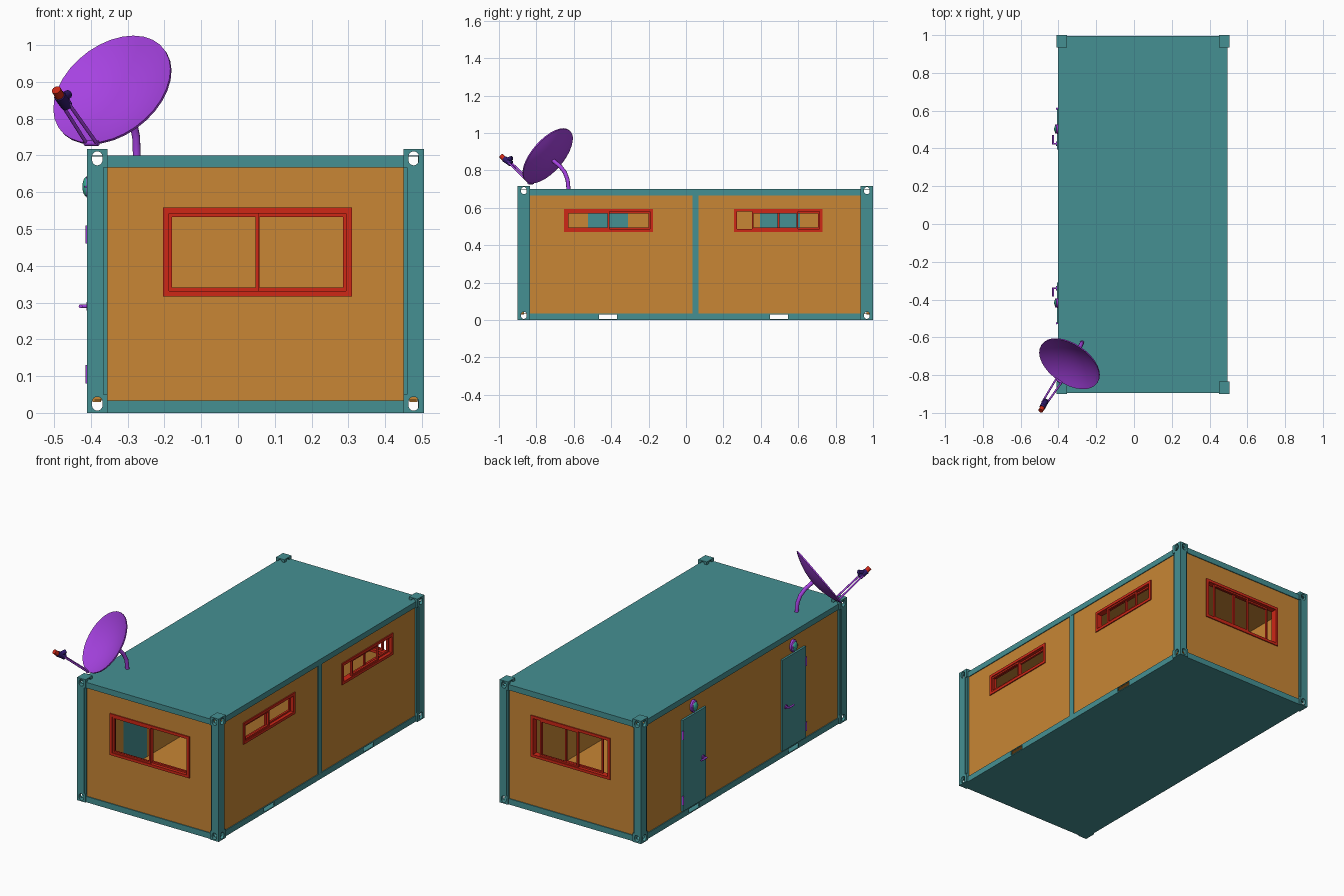
import bpy, bmesh
from math import pi, sin, cos
from mathutils import Matrix, Vector

if "Cube" in bpy.data.objects:
    bpy.data.objects.remove(bpy.data.objects["Cube"])


def material(name, rgb):
    m = bpy.data.materials.new(name)
    m.diffuse_color = (*rgb, 1)
    m.use_nodes = True
    m.node_tree.nodes["Principled BSDF"].inputs["Base Color"].default_value = m.diffuse_color
    return m


TEAL = material("teal", (0.06, 0.28, 0.29))
ORANGE = material("orange", (0.58, 0.24, 0.035))
RED = material("red", (0.62, 0.02, 0.008))
PURPLE = material("purple", (0.38, 0.055, 0.75))
NAVY = material("navy", (0.03, 0.01, 0.15))
GREEN = material("green", (0.04, 0.4, 0.3))


def finish(bm, name, mat, matrix=Matrix(), smooth=False):
    bm.transform(matrix)
    bmesh.ops.recalc_face_normals(bm, faces=bm.faces)
    me = bpy.data.meshes.new(name)
    bm.to_mesh(me)
    bm.free()
    ob = bpy.data.objects.new(name, me)
    bpy.context.collection.objects.link(ob)
    me.materials.append(mat)
    if smooth:
        bpy.ops.object.select_all(action='DESELECT')
        ob.select_set(True)
        bpy.context.view_layer.objects.active = ob
        bpy.ops.object.shade_smooth_by_angle(angle=0.7)
    return ob


def boxes(name, mat, items, matrix=Matrix()):
    """One object from boxes given as (x0, x1, y0, y1, z0, z1)."""
    bm = bmesh.new()
    for a, b, c, d, e, f in items:
        m = Matrix.Translation(((a + b) / 2, (c + d) / 2, (e + f) / 2)) @ Matrix.Diagonal((b - a, d - c, f - e, 1))
        bmesh.ops.create_cube(bm, size=1, matrix=m)
    return finish(bm, name, mat, matrix)


def lathe(name, mat, profile, matrix, steps=32):
    bm = bmesh.new()
    vs = [bm.verts.new((r, 0, h)) for r, h in profile]
    es = [bm.edges.new(p) for p in zip(vs, vs[1:])]
    bmesh.ops.spin(bm, geom=vs + es, axis=(0, 0, 1), cent=(0, 0, 0), steps=steps, angle=2 * pi)
    bmesh.ops.remove_doubles(bm, verts=bm.verts, dist=1e-5)
    return finish(bm, name, mat, matrix, True)


def aim(origin, direction):
    return Matrix.Translation(origin) @ Vector(direction).to_track_quat('Z', 'Y').to_matrix().to_4x4()


def rod(name, mat, p, q, r, sides=16):
    p, q = Vector(p), Vector(q)
    h = (q - p).length
    return lathe(name, mat, [(0, 0), (r, 0), (r, h), (0, h)], aim(p, q - p), sides)


def cut(ob, cutter):
    mod = ob.modifiers.new("cut", 'BOOLEAN')
    mod.operation, mod.solver, mod.object = 'DIFFERENCE', 'EXACT', cutter
    bpy.context.view_layer.objects.active = ob
    bpy.ops.object.modifier_apply(modifier=mod.name)
    bpy.data.objects.remove(cutter)


X0, X1, Y0, Y1, H = -0.41, 0.505, -0.9, 1.0, 0.717
CX, CY = 0.055, 0.066
# wall frames: local (along, outward, up) -> world
FRONT = Matrix(((1, 0, 0, 0), (0, -1, 0, Y0 + .013), (0, 0, 1, 0), (0, 0, 0, 1)))
BACK = Matrix(((1, 0, 0, 0), (0, 1, 0, Y1 - .013), (0, 0, 1, 0), (0, 0, 0, 1)))
RIGHT = Matrix(((0, 1, 0, X1 - .017), (1, 0, 0, 0), (0, 0, 1, 0), (0, 0, 0, 1)))
LEFT = Matrix(((0, -1, 0, X0 + .015), (1, 0, 0, 0), (0, 0, 1, 0), (0, 0, 0, 1)))


# corner castings with slotted holes
def slot(axis, w, h):
    bm = bmesh.new()
    n, s = 20, (h - w) / 2
    ring = []
    for i in range(n):
        a = 2 * pi * (i + .5) / n
        ring.append(bm.verts.new((w / 2 * cos(a), w / 2 * sin(a) + (s if sin(a) > 0 else -s), -.1)))
    f = bm.faces.new(ring)
    g = bmesh.ops.extrude_face_region(bm, geom=[f])
    bmesh.ops.translate(bm, vec=(0, 0, .2), verts=[v for v in g['geom'] if isinstance(v, bmesh.types.BMVert)])
    rot = Matrix.Rotation(pi / 2, 4, 'X')
    if axis == 'X':
        rot = Matrix.Rotation(pi / 2, 4, 'Z') @ rot
    return finish(bm, "slot_cutter", TEAL, rot)


casting = boxes("corner_casting", TEAL, [(-CX / 2, CX / 2, -CY / 2, CY / 2, -.025, .025)])
cut(casting, slot('Y', .028, .038))
cut(casting, slot('X', .03, .038))
for x in (X0 + CX / 2, X1 - CX / 2):
    for y in (Y0 + CY / 2, Y1 - CY / 2):
        for z in (.025, H - .025):
            c = casting.copy()
            c.location = (x, y, z)
            bpy.context.collection.objects.link(c)
        # stepped corner post
        sx, sy = (1 if x < 0 else -1), (1 if y < 0 else -1)
        ox, oy = x - sx * CX / 2, y - sy * CY / 2

        def span(o, s, a, b):
            return tuple(sorted((o + s * a, o + s * b)))
        boxes("corner_post", TEAL, [
            (*span(ox, sx, 0, .045), *span(oy, sy, 0, .052), .05, H - .05),
            (*span(ox, sx, .007, CX), *span(oy, sy, .007, CY), .05, H - .05)])
bpy.data.objects.remove(casting)

# roof, underside and interior floor and ceiling
inner = (X0 + .02, X1 - .02, Y0 + .02, Y1 - .02)
outer = (X0 + .008, X1 - .011, Y0 + .011, Y1 - .009)
boxes("roof", TEAL, [(*outer, .697, .70)])
boxes("base_plate", TEAL, [(*outer, 0, .004)])
boxes("floor", ORANGE, [(*inner, .033, .036)])
boxes("ceiling", ORANGE, [(*inner, .664, .667)])
boxes("partition", ORANGE, [(X0 + .02, X1 - .02, .035, .068, .035, .665)])

# beams around top and bottom, with fork pockets in the long sides
for name, m, u0, u1 in (("front", FRONT, X0, X1), ("back", BACK, X0, X1),
                        ("right", RIGHT, Y0, Y1), ("left", LEFT, Y0, Y1)):
    a, b = u0 + .05, u1 - .05
    boxes(name + "_top_beam", TEAL, [(a, b, .002, .007, .667, .70)], m)
    low = boxes(name + "_bottom_beam", TEAL, [(a, b, .002, .007, 0, .034)], m)
    if name in ("right", "left"):
        cut(low, boxes("pocket_cutter", TEAL, [(y, y + .095, -.05, .05, .006, .03) for y in (-.465, .45)], m))
boxes("middle_post", TEAL, [(.035, .068, -.01, .006, .034, .667)], RIGHT)


# wall panels with openings
def wall(name, m, u0, u1, holes):
    w = boxes(name, ORANGE, [(u0 + .05, u1 - .05, -.022, 0, .03, .67)], m)
    cut(w, boxes("opening_cutter", ORANGE, [(a, b, -.1, .1, c, d) for a, b, c, d in holes], m))


def ring(a, b, c, d, t, n, f):
    """Four bars of a rectangular frame, width t, depth n to f."""
    return [(a, a + t, n, f, c, d), (b - t, b, n, f, c, d),
            (a + t, b - t, n, f, c, c + t), (a + t, b - t, n, f, d - t, d)]


def window(name, m, a, b, c, d, sashes, t=.016):
    boxes(name + "_frame", RED, ring(a, b, c, d, t, -.03, .006), m)
    for i, (p, q) in enumerate(sashes):
        n = -.011 - .014 * i
        boxes(name + "_sash", RED, ring(p, q, c + t, d - t, .009, n, n + .012), m)


def inset(w, t=.008):
    return (w[0] + t, w[1] - t, w[2] + t, w[3] - t)


end_win = (-.204, .31, .316, .558)
side_a, side_b = (-.652, -.176, .47, .595), (.257, .73, .47, .595)
doors = ((-.525, -.31), (.395, .61))
DZ = (.04, .572)
wall("front_wall", FRONT, X0, X1, [inset(end_win)])
wall("back_wall", BACK, X0, X1, [inset(end_win)])
wall("right_wall", RIGHT, Y0, Y1, [inset(side_a), inset(side_b)])
wall("left_wall", LEFT, Y0, Y1, [(a + .002, b - .002, DZ[0] + .002, DZ[1] - .002) for a, b in doors])
window("front_window", FRONT, *end_win, [(-.188, .057), (.049, .294)])
window("back_window", BACK, *end_win, [(.005, .25), (-.145, .10)])
window("side_window_a", RIGHT, *side_a, [(-.636, -.41), (-.42, -.192)])
window("side_window_b", RIGHT, *side_b, [(.353, .60), (.49, .714)])

# doors with hinges, lever handles and lamps (s = direction from handle to hinge)
for (a, b), s in zip(doors, (-1, 1)):
    boxes("door", TEAL, [(a, b, -.024, .012, *DZ)], LEFT)
    hinge, grip = (b, a + .03) if s > 0 else (a, b - .03)
    for z in (.08, .46):
        rod("hinge", PURPLE, (X0 + .002, hinge, z), (X0 + .002, hinge, z + .05), .006)
    xo = X0 - .018
    rod("handle_plate", PURPLE, (X0 + .004, grip, .29), (X0 - .002, grip, .29), .012)
    rod("handle_stem", PURPLE, (X0, grip, .29), (xo - .003, grip, .29), .005)
    rod("handle_lever", PURPLE, (xo, grip - s * .004, .29), (xo, grip + s * .045, .29), .005)
    lamp = LEFT @ Matrix.Translation(((a + b) / 2, 0, .615)) @ Matrix.Rotation(-pi / 2, 4, 'X')
    oval = Matrix.Diagonal((1, 1.35, 1, 1))
    lathe("lamp_base", PURPLE, [(0, 0), (.026, 0), (.026, .012), (.021, .017), (0, .017)], lamp @ oval)
    lathe("lamp_dome", GREEN, [(.02 * cos(t * pi / 12), .016 + .012 * sin(t * pi / 12)) for t in range(7)], lamp @ oval)
    boxes("lamp_hood", PURPLE, [(-.024, .024, -.002, .002, .014, .022)], lamp)

# satellite dish: shallow bowl facing front left and up
N = Vector((-.457, -.67, .58)).normalized()
C = Vector((-.343, -.742, .88))
R, D = .179, .042
bowl = [(R * i / 8, D * (i / 8) ** 2 - D) for i in range(9)]
lathe("dish", PURPLE, bowl + [(r, h - .007) for r, h in reversed(bowl)], aim(C, N), 32)

# bent mast from the roof to the dish back
cu = bpy.data.curves.new("mast", 'CURVE')
cu.dimensions, cu.bevel_depth, cu.bevel_resolution, cu.use_fill_caps = '3D', .011, 3, True
path = [(-.275, -.628, .698), (-.277, -.633, .75), (-.285, -.648, .79), (-.299, -.673, .822), tuple(C - N * .046)]
sp = cu.splines.new('POLY')
sp.points.add(len(path) - 1)
for pt, co in zip(sp.points, path):
    pt.co = (*co, 1)
cu.materials.append(PURPLE)
mast = bpy.data.objects.new("mast", cu)
bpy.context.collection.objects.link(mast)

# receiver on twin arms
side = Vector((.82, -.56, 0))
foot, tip = Vector((-.398, -.83, .733)), Vector((-.473, -.945, .845))
for s in (-1, 1):
    rod("receiver_arm", PURPLE, foot + side * .017 * s, tip + side * .012 * s, .005, 12)
rod("arm_foot", PURPLE, foot - side * .022, foot + side * .022, .007, 12)
rod("arm_bridge", PURPLE, tip - side * .017, tip + side * .017, .006, 12)
rod("receiver_body", NAVY, (-.466, -.935, .836), (-.485, -.972, .862), .016)
rod("receiver_horn", NAVY, (-.475, -.955, .858), (-.462, -.93, .866), .012)
rod("receiver_cap", RED, (-.485, -.972, .862), (-.494, -.989, .878), .013)
